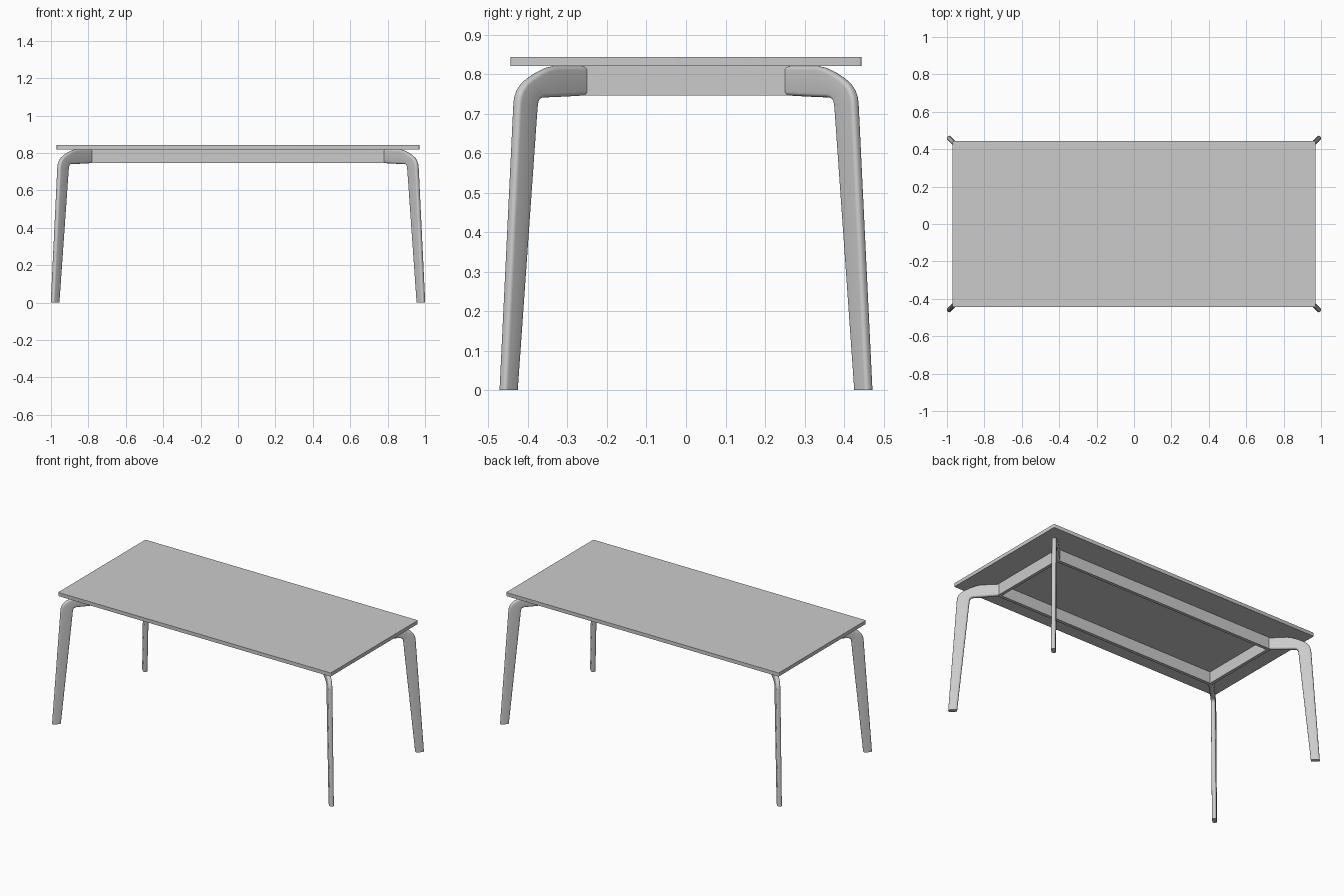
import bpy, bmesh, math
from mathutils import Vector

if "Cube" in bpy.data.objects:
    bpy.data.objects.remove(bpy.data.objects["Cube"])

R = 0.013      # half thickness of a leg
CORNER = 0.010 # rounding of the leg edges
SHIFT = 0.529  # x offset of the diagonal leg plane (x = y + SHIFT)


def finish(name, bm, smooth=True):
    bmesh.ops.recalc_face_normals(bm, faces=bm.faces[:])
    me = bpy.data.meshes.new(name)
    bm.to_mesh(me)
    bm.free()
    ob = bpy.data.objects.new(name, me)
    bpy.context.collection.objects.link(ob)
    if smooth:
        bpy.ops.object.select_all(action='DESELECT')
        ob.select_set(True)
        bpy.context.view_layer.objects.active = ob
        bpy.ops.object.shade_smooth_by_angle(angle=math.radians(40))
    return ob


# Table top: thin slab with slightly rounded upright corners
bm = bmesh.new()
bmesh.ops.create_cube(bm, size=1)
for v in bm.verts:
    v.co = Vector((v.co.x * 1.94, v.co.y * 0.888, 0.8315 + v.co.z * 0.023))
upright = [e for e in bm.edges if abs(e.verts[0].co.z - e.verts[1].co.z) > 0.01]
bmesh.ops.bevel(bm, geom=upright, offset=0.006, segments=4, profile=0.5, affect='EDGES')
finish("table_top", bm)

# Apron: rectangular ring of rails under the top
bm = bmesh.new()
X, Y, T = 0.798, 0.270, 0.020
rings = []
for ix, z in ((0, 0.746), (0, 0.820), (T, 0.820), (T, 0.746)):
    rings.append([bm.verts.new((sx * (X - ix), sy * (Y - ix), z))
                  for sx, sy in ((1, 1), (-1, 1), (-1, -1), (1, -1))])
for a in range(4):
    for i in range(4):
        r, s, j = rings[a], rings[(a + 1) % 4], (i + 1) % 4
        bm.faces.new((r[i], r[j], s[j], s[i]))
finish("apron_rails", bm, smooth=False)

# Leg outline: outer and inner points (distance in y, height) from foot to arm end
STATIONS = [
    ((0.467, 0.000), (0.431, 0.000)),
    ((0.432, 0.725), (0.381, 0.712)),
    ((0.430, 0.742), (0.380, 0.722)),
    ((0.424, 0.760), (0.3785, 0.730)),
    ((0.413, 0.777), (0.375, 0.736)),
    ((0.398, 0.790), (0.370, 0.7395)),
    ((0.375, 0.805), (0.363, 0.741)),
    ((0.353, 0.816), (0.345, 0.7415)),
    ((0.335, 0.820), (0.330, 0.742)),
    ((0.256, 0.820), (0.256, 0.746)),
]


def leg(name, sx, sy):
    bm = bmesh.new()
    side = Vector((1, -1, 0)).normalized()
    loops = []
    for (to, zo), (ti, zi) in STATIONS:
        o, i = Vector((to + SHIFT, to, zo)), Vector((ti + SHIFT, ti, zi))
        d, c = (o - i).normalized(), (o + i) / 2
        h = (o - i).length / 2
        loop = []
        # rounded rectangle section
        for q, (ca, cb) in enumerate(((1, 1), (-1, 1), (-1, -1), (1, -1))):
            for k in range(5):
                a = math.radians(90 * q + 22.5 * k)
                u = ca * (h - CORNER) + CORNER * math.cos(a)
                w = cb * (R - CORNER) + CORNER * math.sin(a)
                p = c + d * u + side * w
                loop.append(bm.verts.new((p.x * sx, p.y * sy, p.z)))
        loops.append(loop)
    n = len(loops[0])
    for a, b in zip(loops, loops[1:]):
        for k in range(n):
            bm.faces.new((a[k], a[(k + 1) % n], b[(k + 1) % n], b[k]))
    bm.faces.new(loops[0])
    bm.faces.new(loops[-1])
    finish(name, bm)


# Four legs, one per corner
for sx, xn in ((1, "right"), (-1, "left")):
    for sy, yn in ((-1, "front"), (1, "back")):
        leg(f"{yn}_{xn}_leg", sx, sy)
